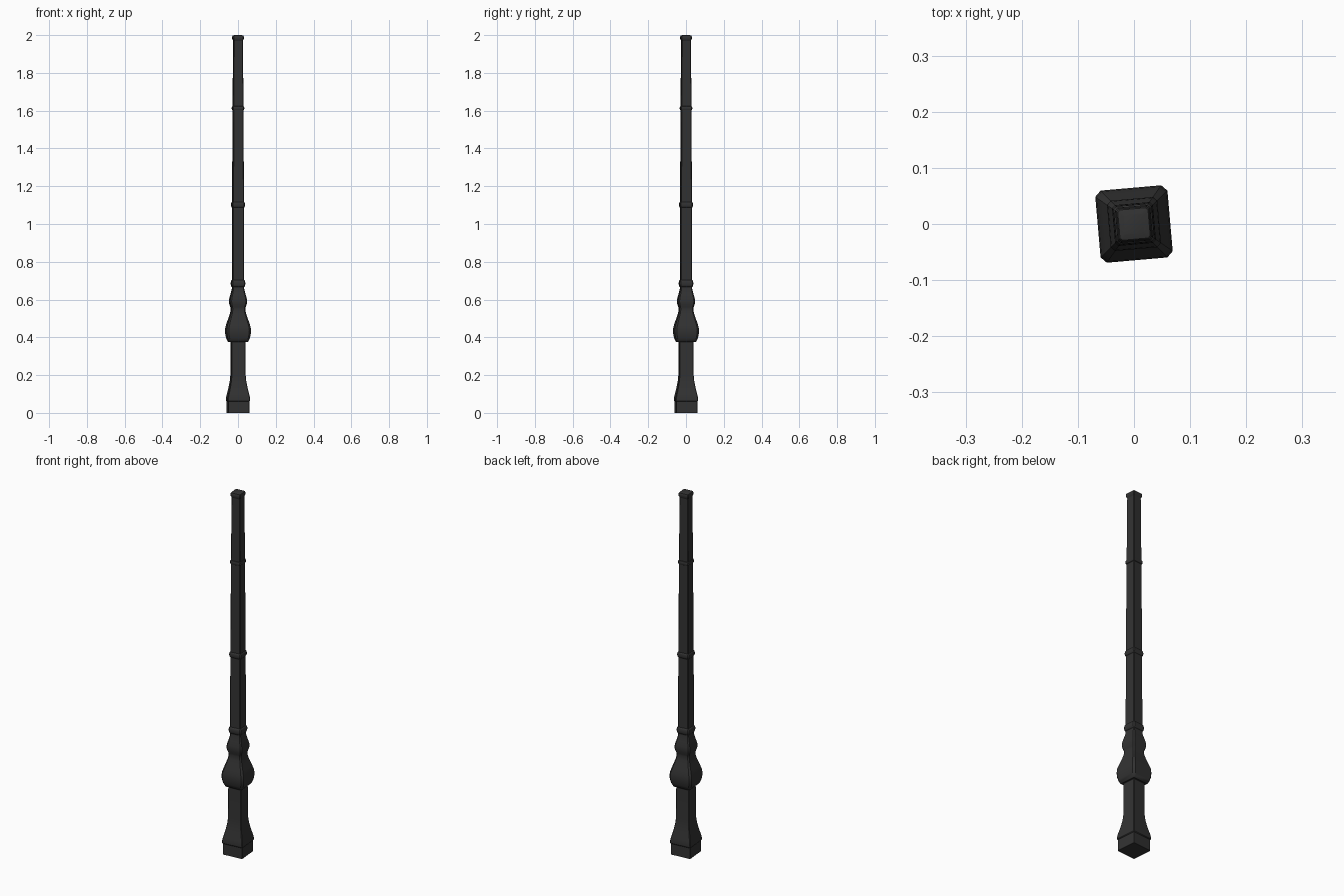
import bpy, bmesh, math
from mathutils import Matrix

if "Cube" in bpy.data.objects:
    bpy.data.objects.remove(bpy.data.objects["Cube"])

TURN = Matrix.Rotation(math.radians(5), 4, 'Z')
iron = bpy.data.materials.new("dark_iron")
iron.diffuse_color = (0.032, 0.032, 0.032, 1)
iron.use_nodes = True
iron.node_tree.nodes["Principled BSDF"].inputs["Base Color"].default_value = iron.diffuse_color


def square_loft(name, profile, chamfer=0.1):
    """Stack chamfered square sections given as (z, half width)."""
    bm = bmesh.new()
    rings = []
    for z, h in profile:
        k = h * (1 - chamfer)
        pts = [(h, -k), (h, k), (k, h), (-k, h), (-h, k), (-h, -k), (-k, -h), (k, -h)]
        rings.append([bm.verts.new((x, y, z)) for x, y in pts])
    for a, b in zip(rings, rings[1:]):
        for i in range(8):
            j = (i + 1) % 8
            bm.faces.new((a[i], a[j], b[j], b[i]))
    bm.faces.new(rings[0][::-1])
    bm.faces.new(rings[-1])
    bm.transform(TURN)
    me = bpy.data.meshes.new(name)
    bm.to_mesh(me)
    bm.free()
    ob = bpy.data.objects.new(name, me)
    bpy.context.collection.objects.link(ob)
    me.materials.append(iron)
    bpy.context.view_layer.objects.active = ob
    ob.select_set(True)
    bpy.ops.object.shade_smooth_by_angle(angle=math.radians(35))
    ob.select_set(False)
    return ob


def band(name, z, h, inner, half_height):
    """Rounded moulding around the shaft."""
    prof = []
    for i in range(7):
        a = math.pi * (i / 6 - 0.5)
        prof.append((z + half_height * math.sin(a), inner + (h - inner) * math.cos(a)))
    square_loft(name, prof, 0.15)


# Flared foot
square_loft("plinth", [(0, 0.056), (0.06, 0.056)], 0.03)
square_loft("flared_foot", [(0.06, 0.056), (0.064, 0.0595), (0.075, 0.06), (0.095, 0.056),
                            (0.13, 0.0475), (0.165, 0.041), (0.2, 0.0375), (0.38, 0.0365)], 0.06)

# Bulb and upper vase
square_loft("bulb", [(0.374, 0.046), (0.38, 0.052), (0.395, 0.0585), (0.415, 0.063),
                     (0.435, 0.0645), (0.455, 0.0625), (0.48, 0.055), (0.505, 0.0465),
                     (0.53, 0.039), (0.55, 0.036), (0.56, 0.038), (0.575, 0.043),
                     (0.59, 0.045), (0.605, 0.0435), (0.63, 0.037), (0.655, 0.031),
                     (0.67, 0.03)], 0.16)

# Tapered shaft
square_loft("shaft", [(0.66, 0.0305), (1.1, 0.0295), (1.61, 0.027), (1.98, 0.0245)], 0.12)

# Mouldings
for name, z, h, inner, hh in [("lower_band", 0.685, 0.0365, 0.030, 0.018),
                              ("middle_band", 1.102, 0.0345, 0.029, 0.015),
                              ("upper_band", 1.613, 0.0315, 0.0265, 0.011)]:
    band(name, z, h, inner, hh)

# Cap
square_loft("cap", [(1.97, 0.0245), (1.976, 0.0275), (1.983, 0.0295), (1.991, 0.0295),
                    (1.997, 0.027), (2.0, 0.018)], 0.15)
